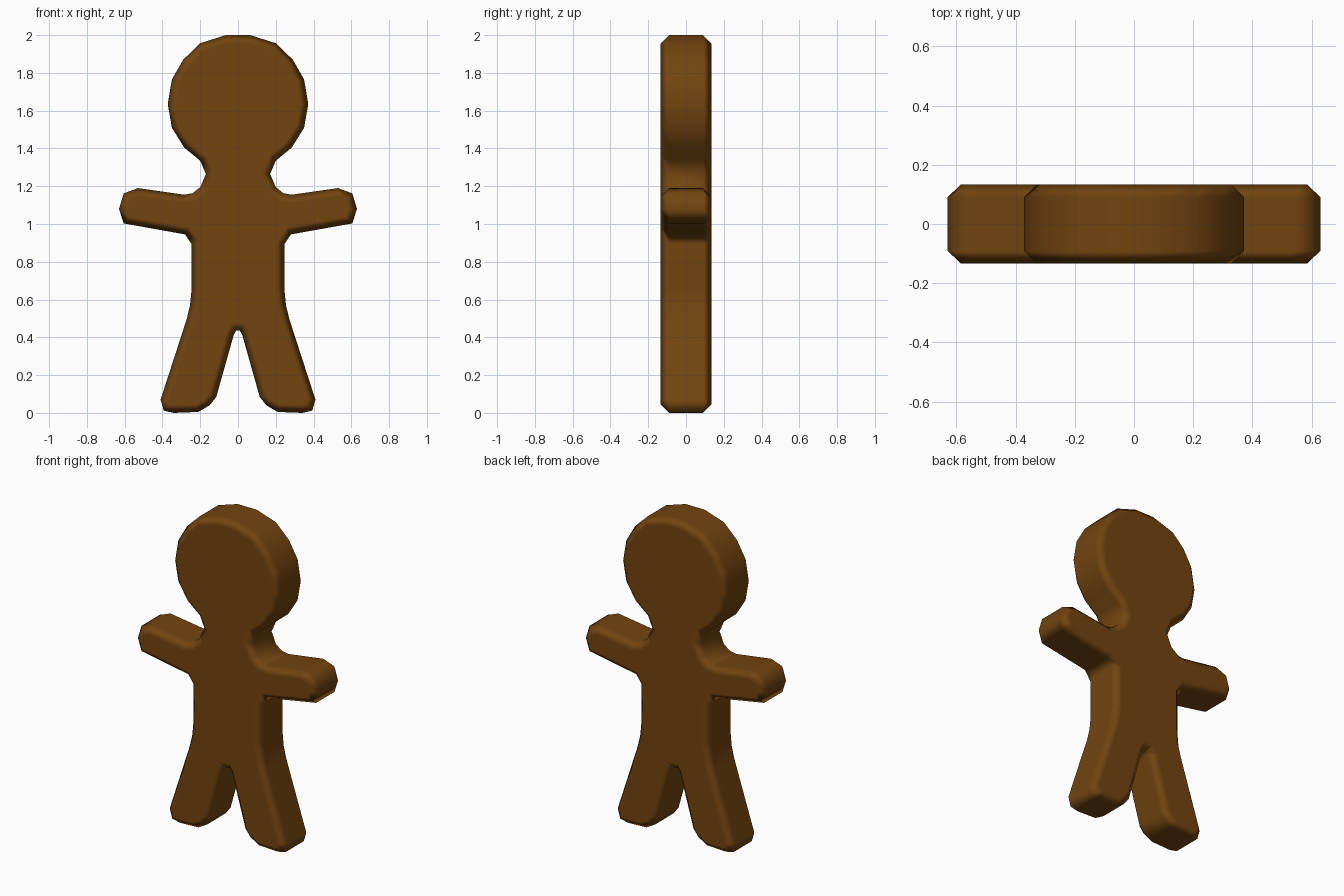
import bpy, bmesh

if "Cube" in bpy.data.objects:
    bpy.data.objects.remove(bpy.data.objects["Cube"])

# Single dough-brown colour
brown = bpy.data.materials.new("baked brown")
brown.diffuse_color = (0.17, 0.058, 0.005, 1)
brown.use_nodes = True
brown.node_tree.nodes["Principled BSDF"].inputs["Base Color"].default_value = brown.diffuse_color

# Right half of the outline, crown to crotch (x, z)
half = [
    (0.065, 2.0), (0.20, 1.957), (0.29, 1.87), (0.35, 1.765), (0.372, 1.635),
    (0.35, 1.51), (0.285, 1.405), (0.20, 1.335), (0.17, 1.265),      # head, neck
    (0.20, 1.195), (0.24, 1.163), (0.285, 1.155),                    # shoulder
    (0.53, 1.19), (0.605, 1.162), (0.63, 1.08), (0.605, 1.003),      # hand
    (0.28, 0.945), (0.245, 0.893), (0.245, 0.66), (0.254, 0.57), (0.272, 0.495),
    (0.41, 0.07), (0.393, 0.012), (0.34, 0.0), (0.21, 0.005),        # foot
    (0.15, 0.04), (0.115, 0.085), (0.022, 0.415), (0.01, 0.435),     # inner leg
]
outline = half + [(-x, z) for x, z in reversed(half)]

CHAMFER = 0.044
DEPTH = 0.09

# Slab between the two chamfers
bm = bmesh.new()
front = bm.faces.new([bm.verts.new((x, -DEPTH, z)) for x, z in outline])
ext = bmesh.ops.extrude_face_region(bm, geom=[front], use_keep_orig=True)
moved = [g for g in ext["geom"] if isinstance(g, bmesh.types.BMVert)]
bmesh.ops.translate(bm, verts=moved, vec=(0, 2 * DEPTH, 0))
bmesh.ops.recalc_face_normals(bm, faces=bm.faces[:])

# Chamfered rim on front and back
caps = [f for f in bm.faces if len(f.verts) > 4]
bmesh.ops.inset_region(bm, faces=caps, thickness=CHAMFER, depth=CHAMFER,
                       use_even_offset=True, use_boundary=True)
bmesh.ops.recalc_face_normals(bm, faces=bm.faces[:])
for f in bm.faces:
    f.smooth = True

mesh = bpy.data.meshes.new("cookie_figure")
bm.to_mesh(mesh)
bm.free()
mesh.materials.append(brown)
figure = bpy.data.objects.new("cookie_figure", mesh)
bpy.context.collection.objects.link(figure)

# Keep the broad faces flat while the rim shades softly
weighted = figure.modifiers.new("flat_faces", 'WEIGHTED_NORMAL')
weighted.weight = 100
